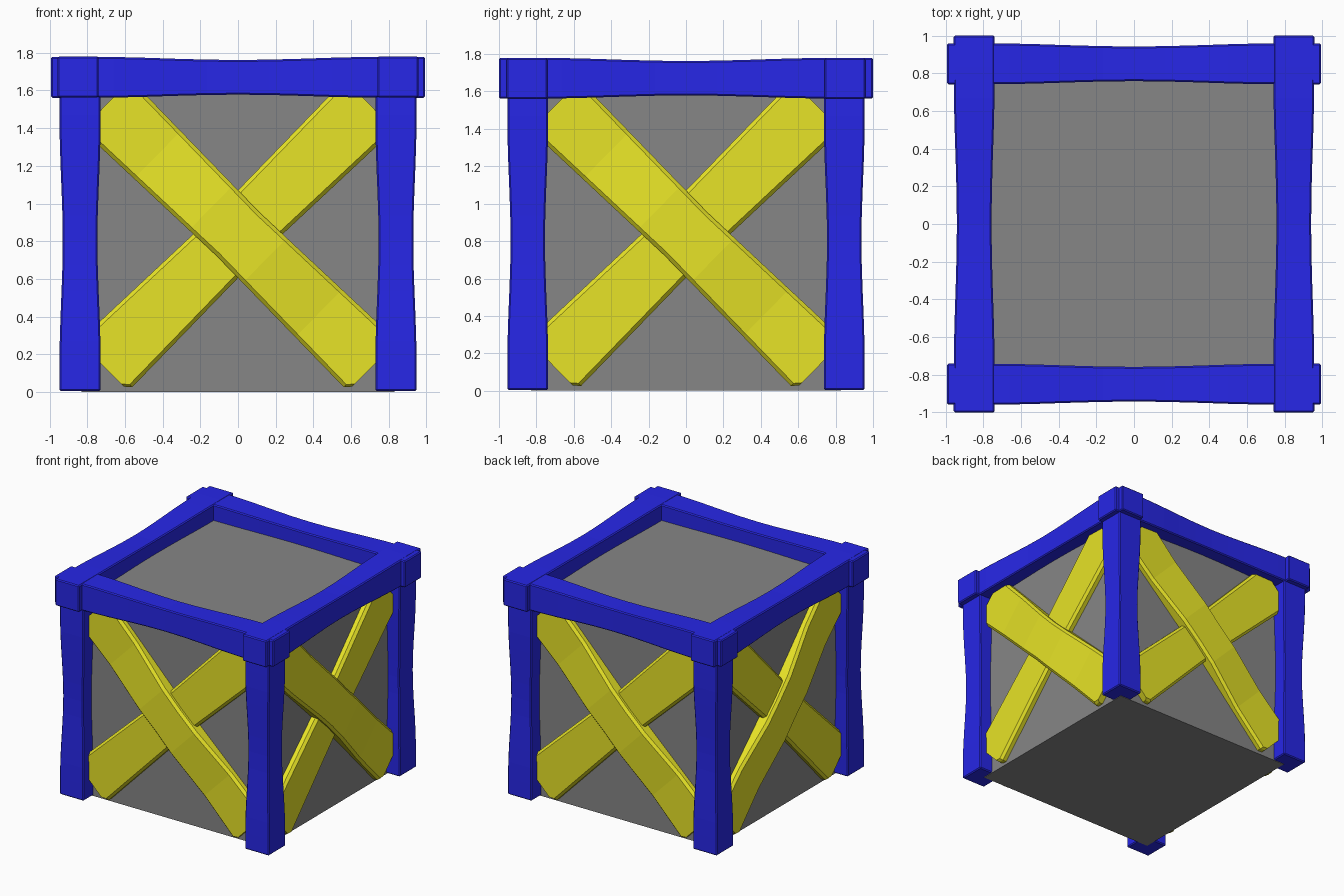
import bpy, bmesh, math
from mathutils import Vector, Matrix

cube = bpy.data.objects.get("Cube")
if cube:
    bpy.data.objects.remove(cube, do_unlink=True)


def material(name, rgb):
    m = bpy.data.materials.new(name)
    m.use_nodes = True
    m.diffuse_color = (*rgb, 1)
    bsdf = next(n for n in m.node_tree.nodes if n.type == 'BSDF_PRINCIPLED')
    bsdf.inputs["Base Color"].default_value = (*rgb, 1)
    return m


BLUE = material("frame blue", (0.02, 0.02, 0.8))
YELLOW = material("plank yellow", (0.8, 0.77, 0.02))
GRAY = material("panel gray", (0.24, 0.24, 0.24))


def loft(name, rings, mat, bevel=0):
    """Skin a run of equal rings into one capped solid."""
    bm = bmesh.new()
    loops = [[bm.verts.new(p) for p in ring] for ring in rings]
    for a, b in zip(loops, loops[1:]):
        for i in range(len(a)):
            j = (i + 1) % len(a)
            bm.faces.new((a[i], a[j], b[j], b[i]))
    bm.faces.new(loops[0])
    bm.faces.new(loops[-1])
    bmesh.ops.recalc_face_normals(bm, faces=bm.faces)
    mesh = bpy.data.meshes.new(name)
    bm.to_mesh(mesh)
    bm.free()
    mesh.materials.append(mat)
    obj = bpy.data.objects.new(name, mesh)
    bpy.context.collection.objects.link(obj)
    if bevel:
        mod = obj.modifiers.new("soft edges", 'BEVEL')
        mod.width = bevel
        mod.segments = 1
        mod.limit_method = 'ANGLE'
        mod.angle_limit = math.radians(40)
    return obj


def beam(name, centre, axis, length, end=0.109, waist=0.092):
    """Square timber that narrows softly towards its middle."""
    steps = 12
    rings = []
    for k in range(steps + 1):
        t = 2 * k / steps - 1
        h = waist + (end - waist) * (1 - math.cos(math.pi * min(1, abs(t) / 0.8))) / 2
        ring = []
        for a, b in ((-1, -1), (1, -1), (1, 1), (-1, 1)):
            p = Vector(centre)
            p[axis] += t * length / 2
            p[(axis + 1) % 3] += a * h
            p[(axis + 2) % 3] += b * h
            ring.append(p)
        rings.append(ring)
    return loft(name, rings, BLUE, 0.008)


PANEL = 0.83      # distance of the panels from the centre
THICK = 0.055     # plank thickness
ANGLE = math.radians(44.5)


def plank(name, turn, slope, on_top):
    """Diagonal plank with clipped corners; the upper one arches over the lower."""
    spin = Matrix.Rotation(turn, 3, 'Z')
    c, s = math.cos(ANGLE), math.sin(ANGLE)
    stations = [-0.98, -0.95, -0.6, -0.34, -0.2, -0.1, 0, 0.1, 0.2, 0.34, 0.6, 0.97, 1.0]
    rings = []
    for u in stations:
        w = 0.162 + 0.025 * min(1, abs(u))
        if u in (stations[0], stations[-1]):
            w -= 0.035
        h = THICK
        if on_top:
            h += 0.038 * min(1, max(0, (0.6 - abs(u)) / 0.4))
        ring = []
        for v, d in ((-w, -0.02), (-w, h - 0.02), (0.02 - w, h),
                     (w - 0.02, h), (w, h - 0.02), (w, -0.02)):
            x = slope * (u * c + v * s)
            z = 0.838 - u * s + v * c
            ring.append(spin @ Vector((x, -PANEL - d, z)))
        rings.append(ring)
    return loft(name, rings, YELLOW)


# Closed inner box, with its lid sunk below the rim
loft("inner_box", [[(a * PANEL, b * PANEL, z) for a, b in
                    ((-1, -1), (1, -1), (1, 1), (-1, 1))] for z in (0, 1.65)], GRAY)

# Corner posts
for sx, side in ((-1, "right"), (1, "left")):
    for sy, end in ((-1, "front"), (1, "back")):
        beam(f"{end}_{side}_post", (sx * 0.838, sy * 0.846, 0.804), 2, 1.6)

# Top rim: timbers crossing at the corners
for sign, end, side in ((-1, "front", "right"), (1, "back", "left")):
    beam(f"{end}_rim", (0, sign * 0.85, 1.67), 0, 1.985)
    beam(f"{side}_rim", (sign * 0.848, 0, 1.671), 1, 2.0)

# Crossed planks on the four sides; one side has its layering reversed
for k, side in enumerate(("front", "left", "back", "right")):
    turn = k * math.pi / 2
    top_slope = -1 if side == "right" else 1
    plank(f"{side}_upper_plank", turn, top_slope, True)
    plank(f"{side}_lower_plank", turn, -top_slope, False)
